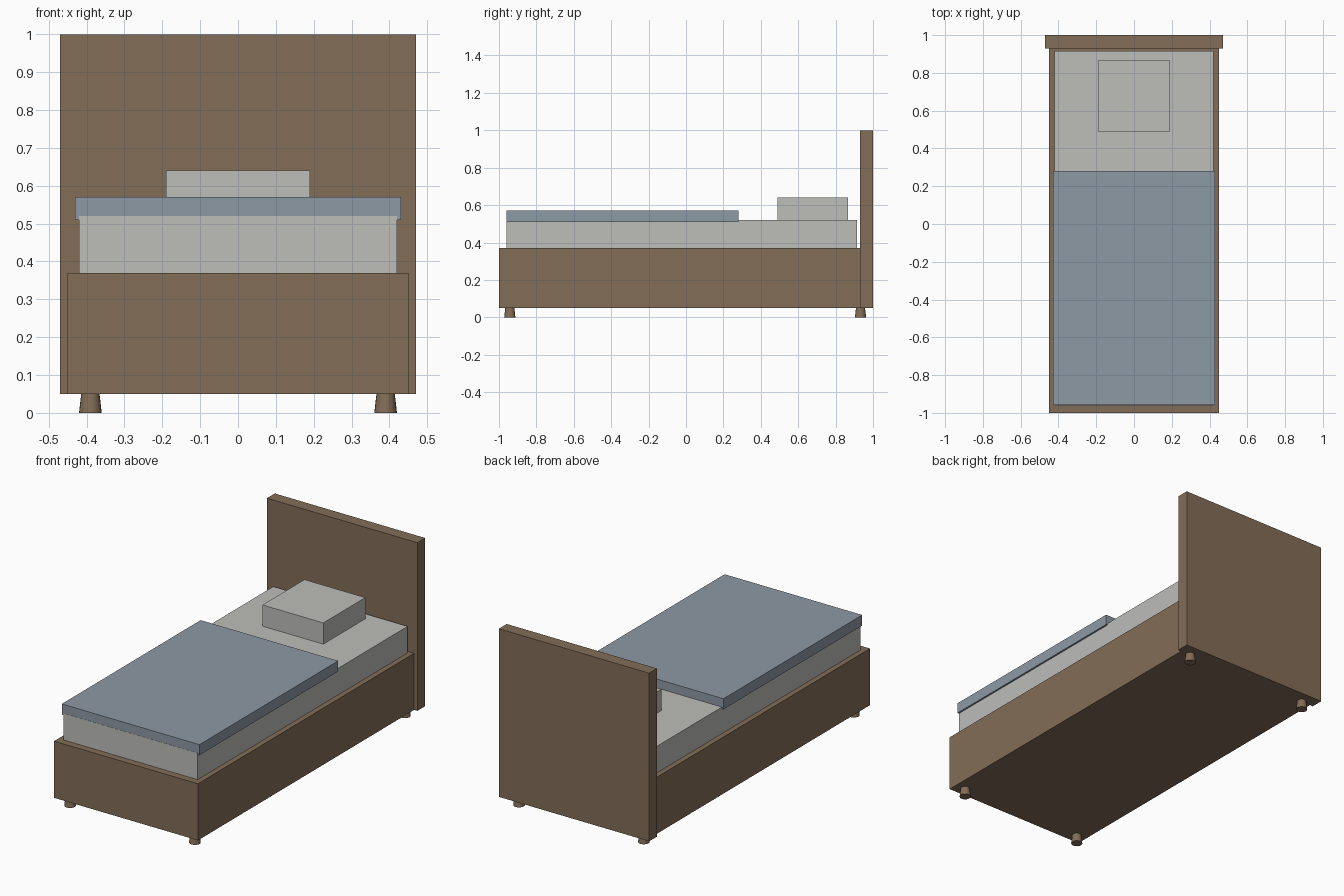
import bpy
import bmesh
from mathutils import Matrix, Vector

cube = bpy.data.objects.get("Cube")
if cube:
    bpy.data.objects.remove(cube, do_unlink=True)


def material(name, color):
    mat = bpy.data.materials.new(name)
    mat.use_nodes = True
    rgba = (*color, 1)
    mat.diffuse_color = rgba
    bsdf = next(n for n in mat.node_tree.nodes if n.type == "BSDF_PRINCIPLED")
    bsdf.inputs["Base Color"].default_value = rgba
    bsdf.inputs["Roughness"].default_value = 0.8
    return mat


wood = material("brown wood", (0.225, 0.153, 0.095))
linen = material("pale grey linen", (0.51, 0.51, 0.49))
blue = material("grey blue fabric", (0.27, 0.32, 0.375))


def add_object(name, bm, mat):
    mesh = bpy.data.meshes.new(name)
    bm.to_mesh(mesh)
    bm.free()
    mesh.materials.append(mat)
    obj = bpy.data.objects.new(name, mesh)
    bpy.context.collection.objects.link(obj)


def box(name, half_width, y_range, z_range, mat):
    """Box centred on x = 0."""
    (y0, y1), (z0, z1) = y_range, z_range
    size = Vector((2 * half_width, y1 - y0, z1 - z0))
    centre = Vector((0, (y0 + y1) / 2, (z0 + z1) / 2))
    bm = bmesh.new()
    bmesh.ops.create_cube(bm, size=1, matrix=Matrix.LocRotScale(centre, None, size))
    add_object(name, bm, mat)


def leg(name, x, y, height=0.052):
    """Round leg, slightly wider at the floor."""
    bm = bmesh.new()
    bmesh.ops.create_cone(bm, cap_ends=True, segments=20, radius1=0.03, radius2=0.024,
                          depth=height, matrix=Matrix.Translation((x, y, height / 2)))
    for face in bm.faces:
        face.smooth = len(face.verts) == 4
    for edge in bm.edges:
        edge.smooth = all(f.smooth for f in edge.link_faces)
    add_object(name, bm, wood)


# Wooden frame
box("bed_base", 0.45, (-1, 0.935), (0.05, 0.37), wood)
box("headboard", 0.47, (0.93, 1), (0.05, 1), wood)

# Bedding
box("mattress", 0.42, (-0.96, 0.915), (0.36, 0.52), linen)
box("blanket", 0.43, (-0.959, 0.28), (0.51, 0.57), blue)
box("pillow", 0.19, (0.49, 0.865), (0.515, 0.64), linen)

# Legs
for side, x in (("left", 0.39), ("right", -0.39)):
    for end, y in (("front", -0.942), ("back", 0.933)):
        leg(f"{end}_{side}_leg", x, y)
